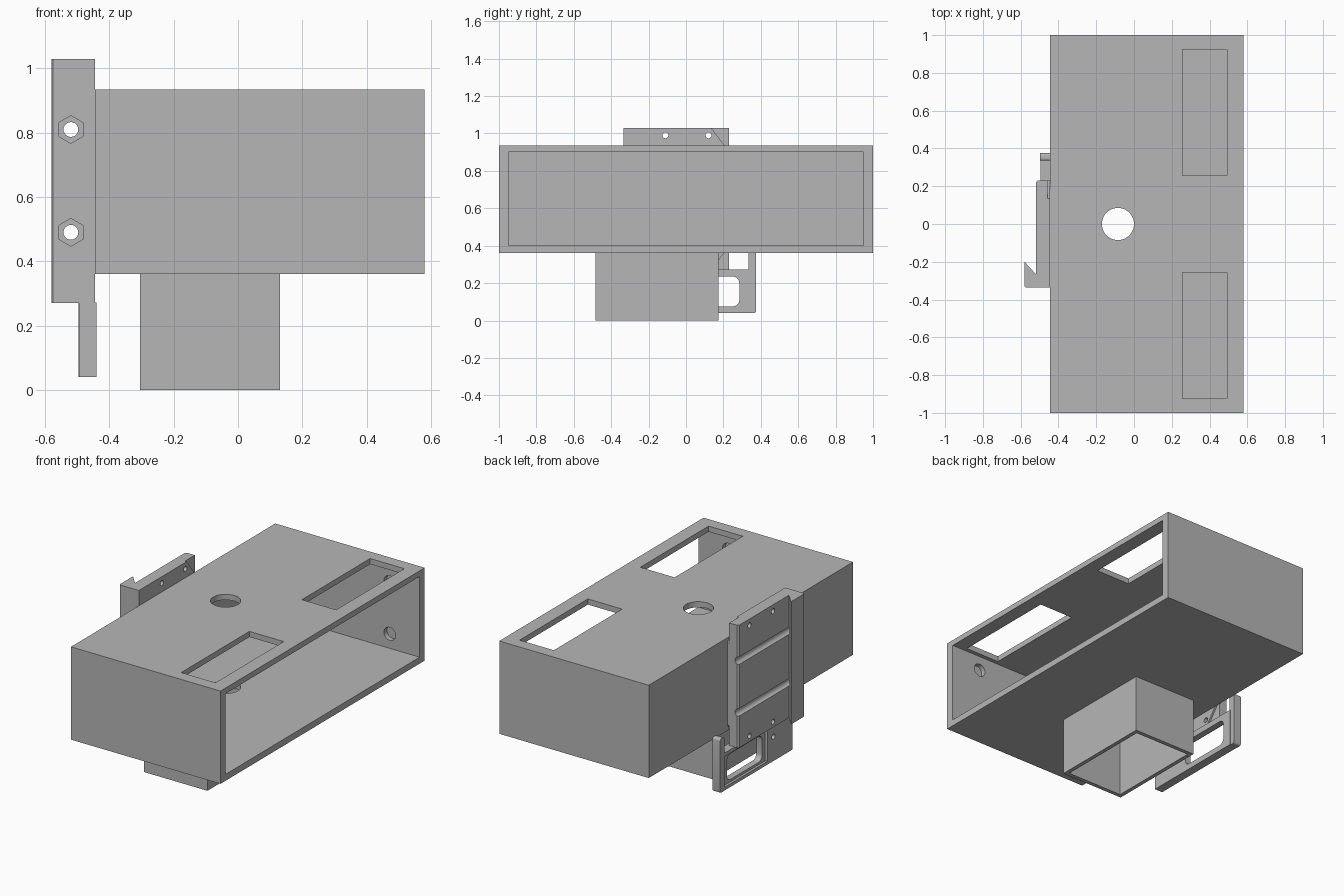
import bpy, bmesh, math
from mathutils import Matrix

if "Cube" in bpy.data.objects:
    bpy.data.objects.remove(bpy.data.objects["Cube"], do_unlink=True)

grey = bpy.data.materials.new("plain grey plastic")
grey.use_nodes = True
grey.diffuse_color = (0.47, 0.47, 0.47, 1)
grey.node_tree.nodes["Principled BSDF"].inputs["Base Color"].default_value = grey.diffuse_color


def finish(name, bm):
    bmesh.ops.recalc_face_normals(bm, faces=bm.faces)
    mesh = bpy.data.meshes.new(name)
    bm.to_mesh(mesh)
    bm.free()
    mesh.materials.append(grey)
    ob = bpy.data.objects.new(name, mesh)
    bpy.context.collection.objects.link(ob)
    return ob


def box(name, x, y, z, radius=0):
    """Box from ranges; radius rounds the edges running along x."""
    bm = bmesh.new()
    bmesh.ops.create_cube(bm, size=1)
    for v in bm.verts:
        v.co = [r[0] if c < 0 else r[1] for c, r in zip(v.co, (x, y, z))]
    if radius:
        edges = [e for e in bm.edges if abs(e.verts[0].co.x - e.verts[1].co.x) > 1e-5]
        bmesh.ops.bevel(bm, geom=edges, offset=radius, segments=5, affect='EDGES', profile=0.5)
    return finish(name, bm)


def rod(name, centre, radius, length, axis, sides=32):
    bm = bmesh.new()
    turn = {"x": Matrix.Rotation(math.pi / 2, 4, 'Y'),
            "y": Matrix.Rotation(math.pi / 2, 4, 'X'),
            "z": Matrix.Identity(4)}[axis]
    bmesh.ops.create_cone(bm, cap_ends=True, segments=sides, radius1=radius, radius2=radius,
                          depth=length, matrix=Matrix.Translation(centre) @ turn)
    return finish(name, bm)


def prism(name, points, offset):
    """Flat outline extruded by an offset vector."""
    bm = bmesh.new()
    face = bm.faces.new([bm.verts.new(p) for p in points])
    grown = bmesh.ops.extrude_face_region(bm, geom=[face])
    verts = [g for g in grown["geom"] if isinstance(g, bmesh.types.BMVert)]
    bmesh.ops.translate(bm, verts=verts, vec=offset)
    return finish(name, bm)


def cut(target, *cutters):
    for c in cutters:
        mod = target.modifiers.new("cut", 'BOOLEAN')
        mod.operation, mod.solver, mod.object = 'DIFFERENCE', 'EXACT', c
    bpy.context.view_layer.update()
    ev = target.evaluated_get(bpy.context.evaluated_depsgraph_get())
    mesh = bpy.data.meshes.new_from_object(ev)
    target.modifiers.clear()
    target.data = mesh
    for c in cutters:
        bpy.data.objects.remove(c, do_unlink=True)


# Housing, open on the +x side, with two windows and a round cable hole
housing = box("housing", (-0.445, 0.58), (-1, 1), (0.36, 0.935))
cutters = [box("cavity", (-0.40, 0.7), (-0.95, 0.95), (0.40, 0.90)),
           rod("cable_hole", (-0.085, 0, 0.65), 0.085, 1, "z", 48)]
for s in (-1, 1):
    cutters.append(box("window", (0.258, 0.493), sorted((s * 0.257, s * 0.925)), (0.85, 1.0)))
    # Blind sockets in the end walls
    for z in (0.49, 0.81):
        cutters.append(rod("socket", (0.375, s * 0.95, z), 0.04, 0.06, "y"))
cut(housing, *cutters)

# Hollow column below, open at the bottom
column = box("column", (-0.305, 0.13), (-0.485, 0.175), (0, 0.36))
cut(column, box("column_cavity", (-0.28, 0.105), (-0.46, 0.15), (-0.1, 0.4)))

# Rail bracket with a hooked lip along one side
outline = [(-0.445, -0.335), (-0.575, -0.335), (-0.58, -0.328), (-0.58, -0.20),
           (-0.52, -0.265), (-0.52, 0.22), (-0.51, 0.23), (-0.445, 0.23)]
bracket = prism("rail_bracket", [(x, y, 0.27) for x, y in outline], (0, 0, 0.76))
cutters = []
for z in (0.49, 0.81):
    cutters.append(rod("screw_channel", (-0.52, 0, z), 0.023, 1, "y", 24))
    cutters.append(rod("nut_recess", (-0.52, -0.335, z), 0.043, 0.06, "y", 6))
for z in (0.305, 0.99):
    for y in (-0.11, 0.12):
        cutters.append(rod("pin_hole", (-0.48, y, z), 0.016, 0.2, "x", 16))
# Shallow slanted cuts at the back corners of the bracket
for s in (-1, 1):
    corner = [(0.13, 0.385), (0.23, 0.255), (0.3, 0.255), (0.3, 0.385)]
    cutters.append(prism("corner_cut", [(-0.457, y, 0.65 + s * h) for y, h in corner],
                         (0.05, 0, 0)))
cut(bracket, *cutters)

# Release tab with a rounded finger slot
tab = box("release_tab", (-0.495, -0.44), (-0.335, 0.345), (0.04, 0.272))
cut(tab, box("finger_slot", (-0.6, -0.3), (-0.06, 0.285), (0.075, 0.235), 0.035),
    box("slot_side_relief", (-0.6, -0.48), (-0.09, 0.336), (0.06, 0.25)),
    rod("tab_pin_hole", (-0.47, -0.15, 0.19), 0.016, 0.2, "x", 16))

# Raised grip at the end of the tab
grip = box("tab_grip", (-0.497, -0.445), (0.335, 0.375), (0.04, 0.375), 0.012)

for ob in (housing, column, bracket, tab, grip):
    bpy.ops.object.select_all(action='DESELECT')
    ob.select_set(True)
    bpy.context.view_layer.objects.active = ob
    bpy.ops.object.shade_smooth_by_angle(angle=math.radians(25))
